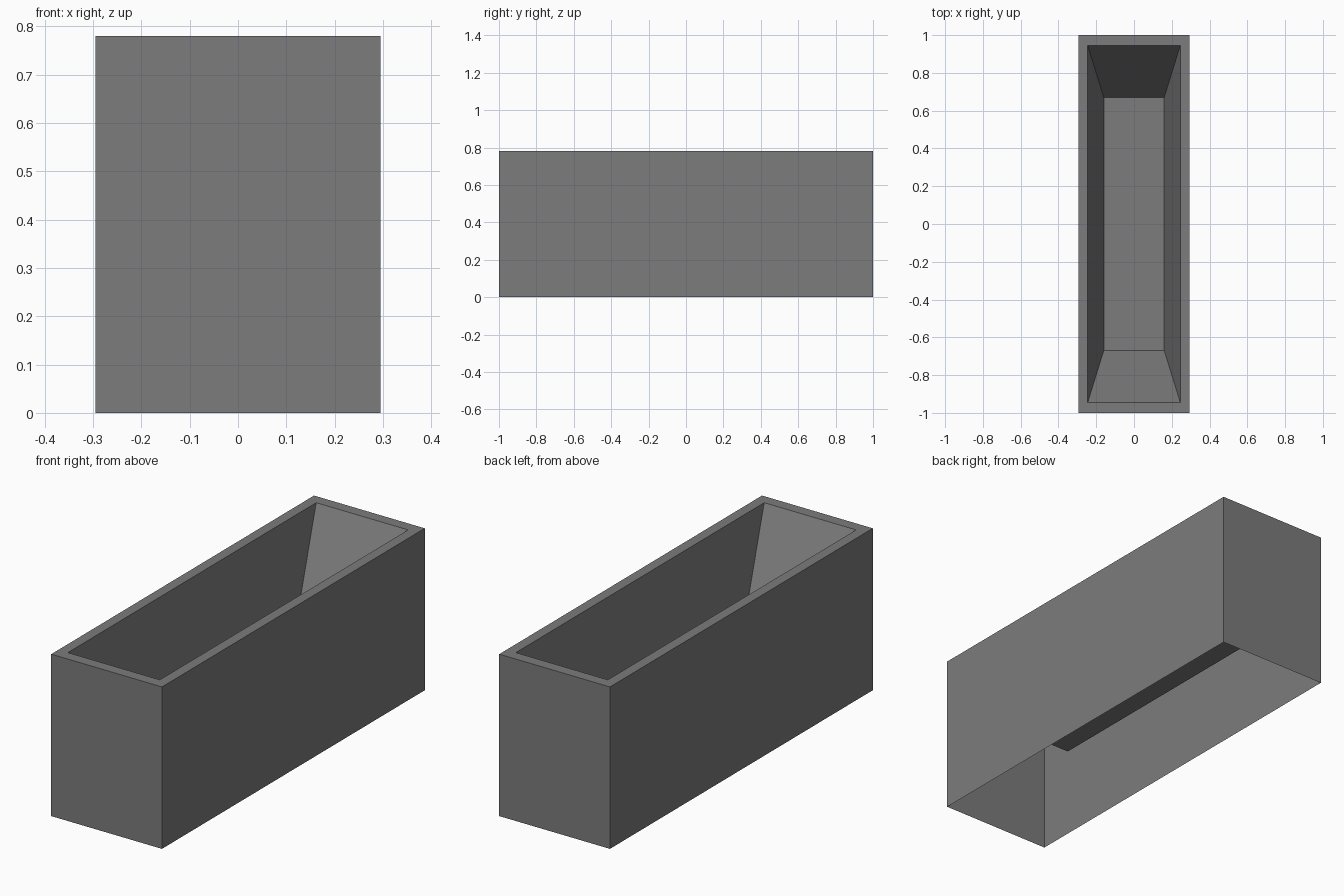
import bpy
import bmesh

cube = bpy.data.objects.get("Cube")
if cube:
    bpy.data.objects.remove(cube, do_unlink=True)

HEIGHT, FLOOR_Z = 0.78, 0.32

# Single stone grey
grey = bpy.data.materials.new("dark grey")
grey.use_nodes = True
colour = (0.2, 0.2, 0.2, 1)
grey.diffuse_color = colour
grey.node_tree.nodes["Principled BSDF"].inputs["Base Color"].default_value = colour


def tapered_shell(name, sections, capped=False):
    """Skin rectangular sections (half width, half length, z) in order."""
    bm = bmesh.new()
    rings = [[bm.verts.new((sx * w, sy * l, z))
              for sx, sy in ((-1, -1), (1, -1), (1, 1), (-1, 1))]
             for w, l, z in sections]
    for low, high in zip(rings, rings[1:]):
        for i in range(4):
            j = (i + 1) % 4
            bm.faces.new((low[i], low[j], high[j], high[i]))
    if capped:
        bm.faces.new(rings[-1])
    mesh = bpy.data.meshes.new(name)
    bm.to_mesh(mesh)
    bm.free()
    mesh.materials.append(grey)
    obj = bpy.data.objects.new(name, mesh)
    bpy.context.collection.objects.link(obj)
    return obj


outer_foot = (0.295, 1.0, 0)
outer_top = (0.295, 1.0, HEIGHT)
inner_top = (0.245, 0.945, HEIGHT)
basin_floor = (0.16, 0.67, FLOOR_Z)

# Straight outer walls, open underneath, with the flat rim
tapered_shell("outer_walls_and_rim", [outer_foot, outer_top, inner_top])
# Sloping basin hanging inside the walls
tapered_shell("basin", [inner_top, basin_floor], capped=True)
